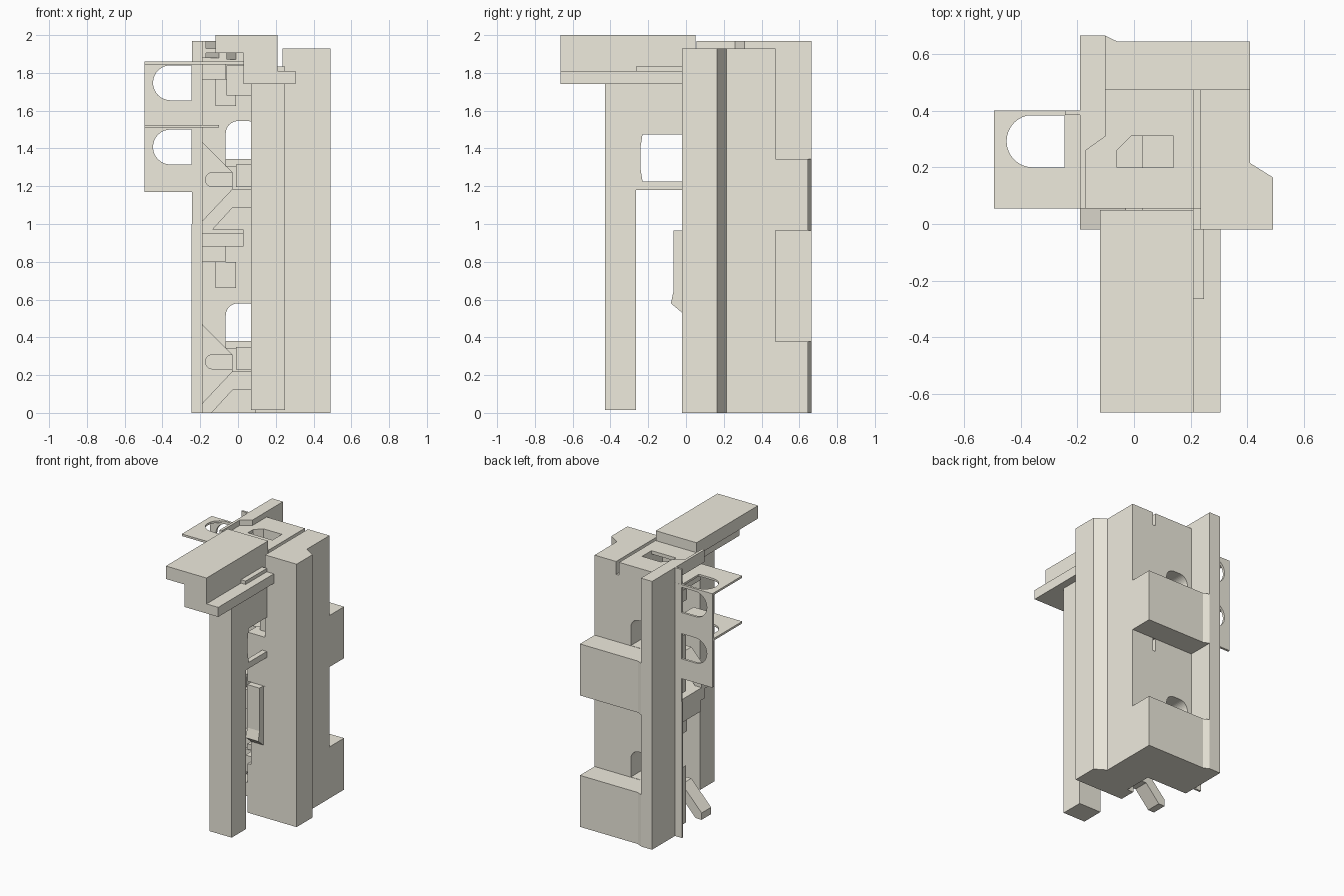
import bpy, bmesh, math

shell = bpy.data.materials.new("ivory_plastic")
shell.diffuse_color = (0.86, 0.83, 0.73, 1)

def prism(name, pts, axis, a, b):
    """Extrude a 2D profile along an axis: x -> (y,z), y -> (x,z), z -> (x,y)."""
    place = {'x': lambda p, t: (t, p[0], p[1]),
             'y': lambda p, t: (p[0], t, p[1]),
             'z': lambda p, t: (p[0], p[1], t)}[axis]
    bm = bmesh.new()
    lo = [bm.verts.new(place(p, a)) for p in pts]
    hi = [bm.verts.new(place(p, b)) for p in pts]
    bm.faces.new(lo)
    bm.faces.new(hi)
    n = len(pts)
    for i in range(n):
        j = (i + 1) % n
        bm.faces.new((lo[i], lo[j], hi[j], hi[i]))
    bmesh.ops.recalc_face_normals(bm, faces=bm.faces)
    me = bpy.data.meshes.new(name)
    bm.to_mesh(me)
    bm.free()
    me.materials.append(shell)
    ob = bpy.data.objects.new(name, me)
    bpy.context.collection.objects.link(ob)
    return ob

def box(name, x0, x1, y0, y1, z0, z1):
    return prism(name, [(x0, y0), (x1, y0), (x1, y1), (x0, y1)], 'z', z0, z1)

def cut(ob, cutter):
    m = ob.modifiers.new("cut", 'BOOLEAN')
    m.operation = 'DIFFERENCE'
    m.solver = 'EXACT'
    m.object = cutter
    cutter.hide_render = True
    cutter.hide_viewport = True
    cutter.display_type = 'WIRE'

def arc(cx, cy, r, a0, a1, n=10):
    return [(cx + r * math.cos(math.radians(a0 + (a1 - a0) * i / n)),
             cy + r * math.sin(math.radians(a0 + (a1 - a0) * i / n))) for i in range(n + 1)]

def d_shape(v0, v1):
    """Slot with a round left end and a flat right end."""
    r = (v1 - v0) / 2
    return [(-0.245, v0), (-0.245, v1)] + arc(-0.45 + r, v0 + r, r, 90, 270, 16)

MODULES = (0.0, 0.965)

# main body: back wall with the right-hand column
back_wall = box("back_wall", -0.1, 0.235, 0.31, 0.475, 0, 1.93)
prism("right_column", [(0.235, -0.02), (0.49, -0.02), (0.49, 0.165),
                       (0.41, 0.215), (0.41, 0.475), (0.235, 0.475)], 'z', 0, 1.93)
inner_wall = box("inner_wall", 0.14, 0.235, 0.055, 0.31, 0, 1.93)

# left rail, with a chamfered shoulder and a low rim on the top deck
box("left_rail", -0.19, -0.1, 0.31, 0.665, 0, 1.97)
prism("rail_rim", [(-0.19, 0.055), (-0.17, 0.055), (-0.17, 0.26), (-0.1, 0.31),
                   (-0.19, 0.31)], 'z', 1.88, 1.97)

# top deck around the pocket
box("deck_side", -0.19, -0.06, 0.055, 0.31, 1.905, 1.93)
prism("deck_corner", [(-0.06, 0.26), (-0.06, 0.31), (-0.01, 0.31)], 'z', 1.87, 1.93)
prism("deck_front", [(-0.06, 0.055), (0.14, 0.055), (0.14, 0.2), (-0.06, 0.2)], 'z', 1.905, 1.93)
prism("pocket_ramp", [(0.14, 0.055)] + arc(0.14, 0.27, 0.2, 270, 200, 8) + [(-0.06, 0.055)],
      'z', 1.68, 1.84)

for z in MODULES:
    # rear foot and corner fillet
    box("rear_block", -0.1, 0.41, 0.475, 0.645, z, z + 0.378)
    prism("corner_fillet", [(-0.1, 0.645), (-0.1, 0.664), (-0.06, 0.645)], 'z', z, z + 0.378)
    # arched window through the back wall
    win = prism("window_cutter", [(-0.065, z + 0.38), (0.115, z + 0.38)]
                + arc(0.05, z + 0.515, 0.065, 0, 90) + arc(0.0, z + 0.515, 0.065, 90, 180),
                'y', 0.2, 0.6)
    cut(back_wall, win)
    # narrow slit beside the column
    slit = box("slit_cutter", 0.21, 0.2351, -0.05, 0.5, z + 0.87, z + 0.97)
    cut(back_wall, slit)
    cut(inner_wall, slit)
    # sloping ramp that leaves the open left side
    prism("ramp", [(-0.19, z), (-0.19, z + 0.05), (-0.03, z + 0.22), (0.09, z + 0.22),
                   (0.09, z + 0.12), (-0.03, z + 0.12), (-0.14, z)], 'y', -0.02, 0.09)
    # guide wedge with a rounded pin
    prism("guide_wedge", [(-0.19, z + 0.05), (-0.03, z + 0.22), (-0.03, z + 0.31),
                          (-0.19, z + 0.47)], 'y', 0.27, 0.31)
    prism("guide_pin", [(-0.03, z + 0.23), (-0.03, z + 0.31)]
          + arc(-0.135, z + 0.27, 0.04, 90, 270), 'y', 0.25, 0.28)
    # ledge under the window and small pad
    box("window_ledge", -0.065, 0.14, 0.2, 0.31, z + 0.34, z + 0.38)
    box("pad", -0.01, 0.14, 0.1, 0.31, z + 0.23, z + 0.35)
    # stepped catch at the module top
    box("catch_step", -0.19, -0.065, 0.1, 0.31, z + 0.8, z + 0.88)
    box("catch_tooth", -0.12, -0.01, 0.16, 0.31, z + 0.66, z + 0.8)
    box("catch_side", 0.09, 0.235, -0.02, 0.1, z, z + 0.36)

# ledge between the modules
box("module_ledge", -0.19, 0.03, -0.02, 0.055, 0.95, 0.97)
box("module_ledge_front", -0.19, 0.03, 0.055, 0.31, 0.88, 0.97)

# front face of the lower module and its latch
prism("latch", [(-0.02, 0.53), (-0.08, 0.58), (-0.065, 0.65), (-0.065, 0.965),
                (-0.02, 0.965)], 'x', 0.12, 0.22)
box("latch_backing", 0.12, 0.235, -0.021, 0.06, 0.36, 0.965)

# side bracket: thin strip, panel and two shelves with round-ended holes
box("bracket_strip_low", -0.247, -0.19, 0.385, 0.4, 0, 1.0)
box("bracket_strip_high", -0.243, -0.19, 0.385, 0.4, 1.0, 1.97)
panel = box("bracket_panel", -0.495, -0.19, 0.384, 0.401, 1.17, 1.86)
for z0 in (1.315, 1.655):
    cut(panel, prism("panel_hole", d_shape(z0, z0 + 0.185), 'y', 0.3, 0.5))
for z0, x1 in ((1.51, -0.1), (1.845, 0.03)):
    shelf = prism("bracket_shelf", [(-0.495, 0.055), (x1, 0.055), (x1, 0.31), (-0.19, 0.31),
                                    (-0.19, 0.4), (-0.495, 0.4)], 'z', z0, z0 + 0.015)
    cut(shelf, prism("shelf_hole", d_shape(0.2, 0.385), 'z', z0 - 0.1, z0 + 0.1))

# top slab with stepped section
prism("top_slab", [(-0.12, 2.0), (0.21, 2.0), (0.21, 1.81), (0.305, 1.81), (0.305, 1.74),
                   (0.03, 1.74), (0.03, 1.905), (-0.12, 1.905)], 'y', -0.665, -0.02)
box("slab_tail", -0.12, 0.21, -0.02, 0.05, 1.905, 2.0)
box("slab_tail_lower", 0.03, 0.21, -0.02, 0.055, 1.74, 1.905)

# front post and the web joining it to the body
box("front_post", 0.07, 0.25, -0.43, -0.265, 0.015, 1.74)
prism("post_web", [(-0.265, 1.18), (-0.02, 1.18), (-0.02, 1.225), (-0.23, 1.225),
                   (-0.242, 1.3), (-0.242, 1.4), (-0.23, 1.475), (-0.02, 1.475),
                   (-0.02, 1.835), (-0.265, 1.835)], 'x', 0.21, 0.248)
